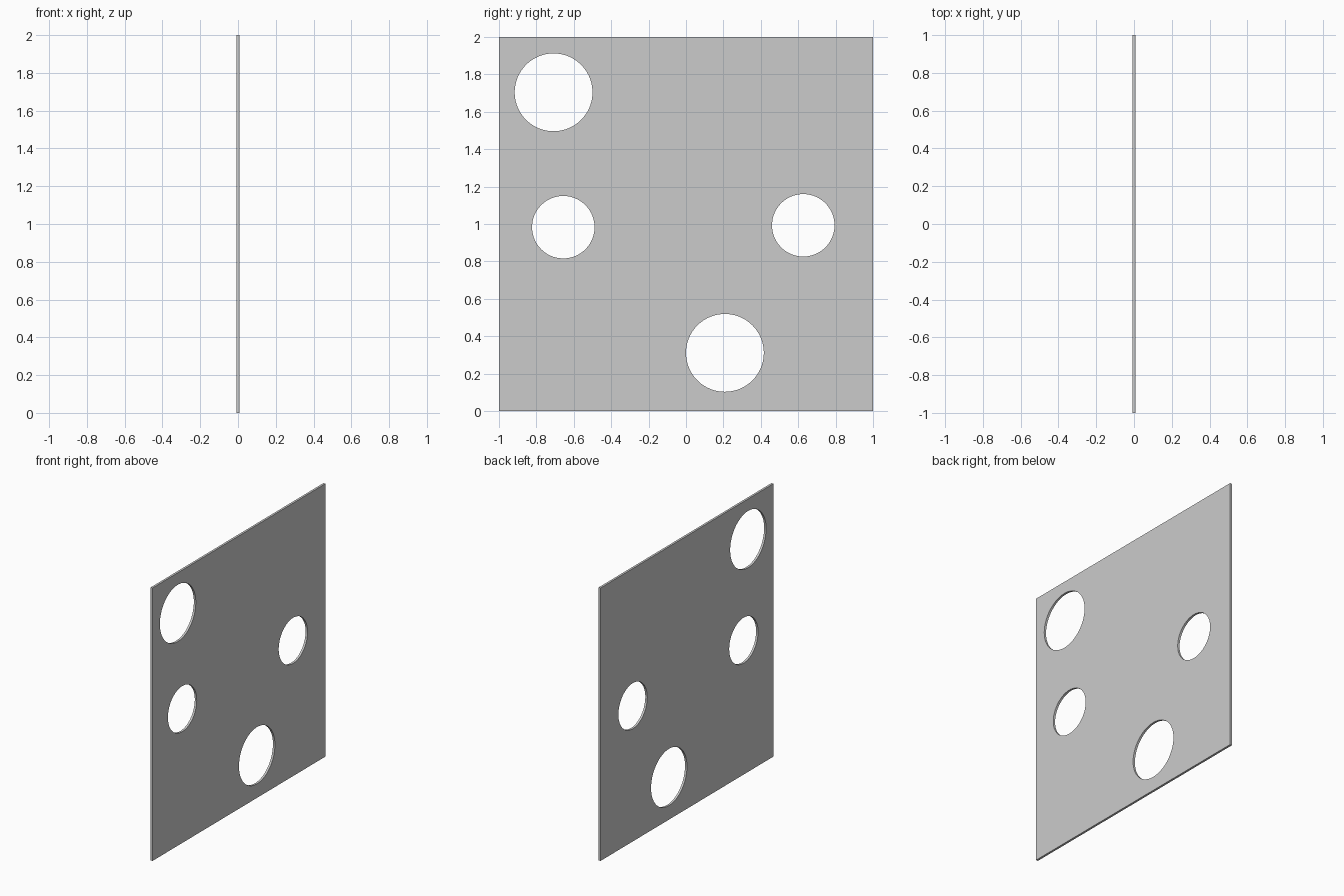
import bpy, math

if "Cube" in bpy.data.objects:
    bpy.data.objects.remove(bpy.data.objects["Cube"])

THICK = 0.016
# holes: (y, z, radius)
HOLES = [(-0.708, 1.704, 0.208), (-0.656, 0.983, 0.167),
         (0.627, 0.993, 0.167), (0.208, 0.311, 0.208)]

# Upright square plate
bpy.ops.mesh.primitive_cube_add(size=1, location=(0, 0, 1))
plate = bpy.context.object
plate.name = "plate"
plate.scale = (THICK, 2, 2)
bpy.ops.object.transform_apply(location=False, rotation=False, scale=True)


def cut_hole(y, z, radius):
    """Punch one round hole through the plate along x."""
    bpy.ops.mesh.primitive_cylinder_add(vertices=96, radius=radius, depth=0.2,
                                        location=(0, y, z),
                                        rotation=(0, math.pi / 2, 0))
    cutter = bpy.context.object
    cutter.name = "hole_cutter"
    cutter.hide_render = True
    mod = plate.modifiers.new("hole", 'BOOLEAN')
    mod.operation = 'DIFFERENCE'
    mod.solver = 'EXACT'
    mod.object = cutter
    bpy.context.view_layer.objects.active = plate
    bpy.ops.object.modifier_apply(modifier=mod.name)
    bpy.data.objects.remove(cutter)


for hole in HOLES:
    cut_hole(*hole)

# Smooth hole walls, crisp plate edges
plate.select_set(True)
bpy.context.view_layer.objects.active = plate
bpy.ops.object.shade_smooth_by_angle(angle=math.radians(30))
